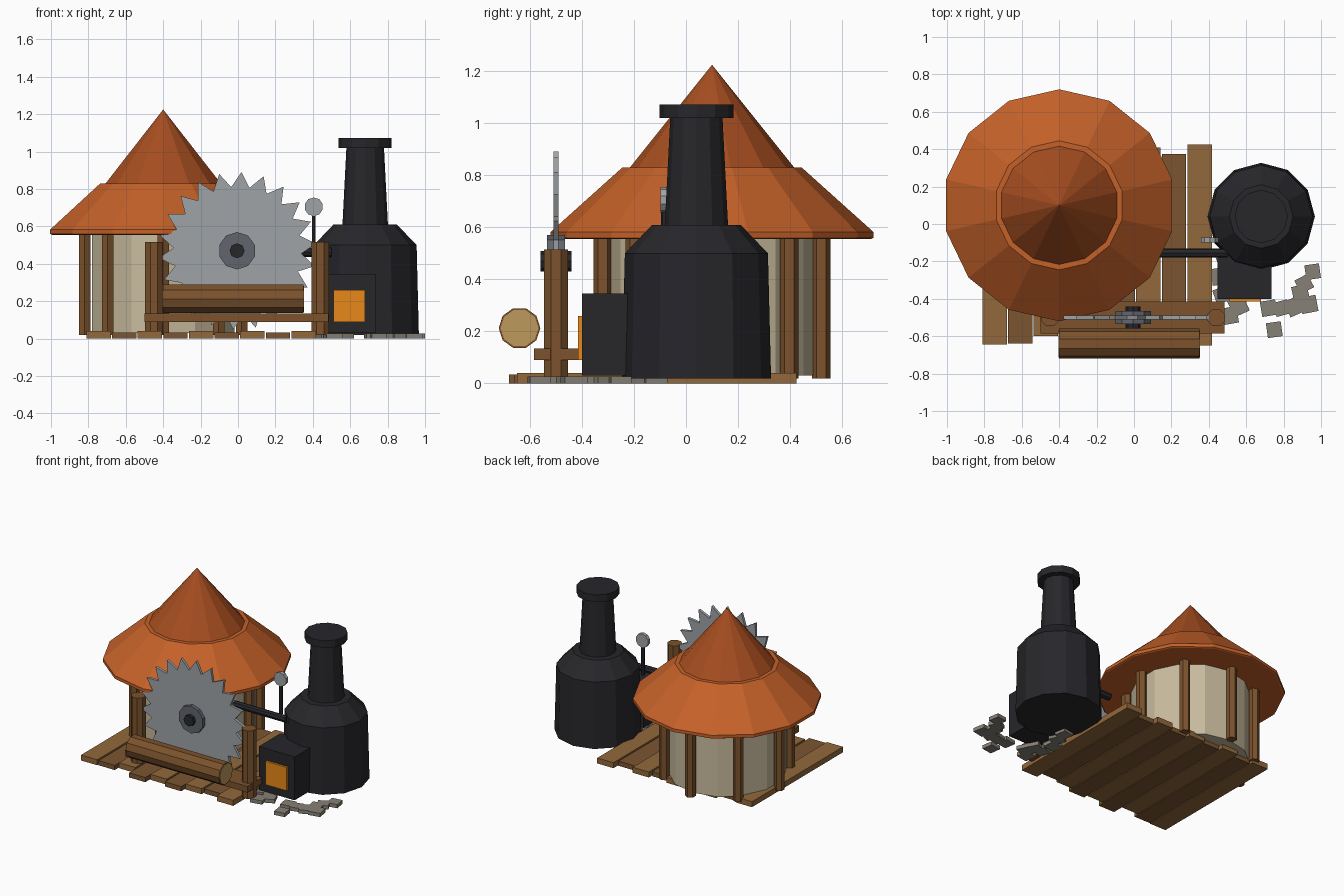
import bpy, bmesh, random
from math import sin, cos, pi, radians
from mathutils import Matrix

if "Cube" in bpy.data.objects:
    bpy.data.objects.remove(bpy.data.objects["Cube"])

random.seed(4)


def mat(name, rgb):
    m = bpy.data.materials.new(name)
    m.diffuse_color = (*rgb, 1)
    m.use_nodes = True
    m.node_tree.nodes["Principled BSDF"].inputs["Base Color"].default_value = m.diffuse_color
    return m


ROOF = mat("roof_tile", (0.56, 0.12, 0.022))
ROOF_TOP = mat("roof_tile_dark", (0.38, 0.075, 0.014))
WOOD = mat("wood", (0.20, 0.085, 0.025))
PLANK_A = mat("plank_light", (0.29, 0.14, 0.045))
PLANK_B = mat("plank_dark", (0.20, 0.09, 0.03))
CUT = mat("cut_wood", (0.52, 0.32, 0.11))
PLASTER = mat("plaster", (0.58, 0.50, 0.34))
IRON = mat("iron", (0.02, 0.02, 0.024))
STEEL = mat("steel", (0.35, 0.37, 0.39))
HUB = mat("hub_steel", (0.12, 0.13, 0.15))
FIRE = mat("fire", (0.80, 0.25, 0.01))
STONE = mat("stone", (0.24, 0.22, 0.18))
AXIS = {"z": Matrix(), "x": Matrix.Rotation(pi / 2, 4, "Y"), "y": Matrix.Rotation(pi / 2, 4, "X")}


def finish(name, bm, loc, m, rot=Matrix()):
    bmesh.ops.recalc_face_normals(bm, faces=bm.faces)
    me = bpy.data.meshes.new(name)
    bm.to_mesh(me)
    bm.free()
    ob = bpy.data.objects.new(name, me)
    bpy.context.collection.objects.link(ob)
    ob.matrix_world = Matrix.Translation(loc) @ rot
    me.materials.append(m)
    return ob


def lathe(name, profile, n, loc, m, axis="z", phase=pi / 2):
    """Faceted solid of revolution from (radius, height) points."""
    bm = bmesh.new()
    rings = []
    for r, h in profile:
        if r == 0:
            rings.append([bm.verts.new((0, 0, h))])
        else:
            rings.append([bm.verts.new((r * cos(phase + 2 * pi * i / n), r * sin(phase + 2 * pi * i / n), h))
                          for i in range(n)])
    for a, b in zip(rings, rings[1:]):
        for i in range(n):
            j = (i + 1) % n
            bm.faces.new([a[i], a[j], b[0]] if len(b) == 1 else [a[i], a[j], b[j], b[i]])
    for ring in (rings[0], rings[-1]):
        if len(ring) > 1:
            bm.faces.new(ring)
    return finish(name, bm, loc, m, AXIS[axis])


def rod(name, r, length, n, loc, m, axis="z", phase=pi / 2):
    return lathe(name, [(r, -length / 2), (r, length / 2)], n, loc, m, axis, phase)


def box(name, lo, hi, m, turn=0):
    bm = bmesh.new()
    bmesh.ops.create_cube(bm, size=1)
    bmesh.ops.scale(bm, verts=bm.verts, vec=[b - a for a, b in zip(lo, hi)])
    return finish(name, bm, [(a + b) / 2 for a, b in zip(lo, hi)], m, Matrix.Rotation(turn, 4, "Z"))


# plank floor
ends = [(-.645, .40), (-.64, .38), (-.60, .42), (-.68, .39), (-.63, .41),
        (-.66, .38), (-.62, .41), (-.60, .375), (-.65, .425)]
for i, (y0, y1) in enumerate(ends):
    x = -.81 + i * .137
    box(f"floor_plank_{i}", (x, y0, 0), (x + .13, y1, .04 - .006 * (i % 2)), (PLANK_A, PLANK_B)[i % 2])

# round hut: wall, posts and two-tier roof
HX, HY = -.4, .1
lathe("hut_wall", [(.39, .03), (.39, .56)], 14, (HX, HY, 0), PLASTER)
for i in range(8):
    a = i * pi / 4
    rod(f"hut_post_{i}", .035, .54, 6, (HX + .42 * cos(a), HY + .42 * sin(a), .29), WOOD)
lathe("roof_lower", [(.61, .555), (.62, .56), (.62, .583), (.345, .83), (.31, .83)], 14, (HX, HY, 0), ROOF)
lathe("roof_upper", [(.32, .825), (0, 1.225)], 14, (HX, HY, 0), ROOF_TOP)

# saw blade with 22 teeth
bm = bmesh.new()
pts = []
for i in range(22):
    a = radians(87) - i * 2 * pi / 22
    pts += [(.422 * cos(a), .422 * sin(a)), (.342 * cos(a - .135), .342 * sin(a - .135))]
face = bm.faces.new([bm.verts.new((x, -.01, z)) for x, z in pts])
ext = bmesh.ops.extrude_face_region(bm, geom=[face])
bmesh.ops.translate(bm, vec=(0, .02, 0), verts=[v for v in ext["geom"] if isinstance(v, bmesh.types.BMVert)])
finish("saw_blade", bm, (-.003, -.5, .47), STEEL)
rod("saw_hub", .1, .07, 10, (-.005, -.5, .47), HUB, "y")
rod("saw_bolt", .04, .12, 8, (-.005, -.5, .47), IRON, "y")

# saw frame
for side, x in (("left", -.45), ("right", .44)):
    rod(f"saw_post_{side}", .05, .495, 8, (x, -.5, .268), WOOD, phase=pi / 8)
box("saw_rail", (-.5, -.585, .09), (.485, -.415, .135), WOOD)

# log with pale cut ends
rod("log", .08, .75, 10, (-.025, -.64, .213), WOOD, "x")
rod("log_cut_ends", .073, .756, 10, (-.025, -.64, .213), CUT, "x")

# boiler and chimney
BX, BY = .68, .04
lathe("boiler", [(.287, .02), (.275, .5), (.17, .61)], 12, (BX, BY, 0), IRON)
lathe("chimney", [(.122, .6), (.1, 1.03)], 12, (BX, BY, 0), IRON)
rod("chimney_cap", .142, .052, 12, (BX, BY, 1.046), IRON)

# firebox, drive shaft and gauge
box("firebox", (.447, -.4, .03), (.735, -.15, .345), IRON)
box("fire_door", (.51, -.415, .09), (.68, -.395, .26), FIRE)
rod("drive_shaft", .025, .42, 8, (.29, -.155, .462), IRON, "x")
rod("gauge_stem", .012, .24, 6, (.405, -.085, .57), IRON)
rod("gauge_dial", .05, .026, 10, (.405, -.085, .705), STEEL, "y")

# paving stones
stones = [(.75, -.565), (.72, -.45), (.79, -.45), (.86, -.44), (.935, -.43), (.89, -.37), (.955, -.255),
          (.91, -.32), (.56, -.44), (.51, -.49), (.47, -.38), (.53, -.38), (.46, -.28), (.49, -.2), (.5, -.12)]
for i, (x, y) in enumerate(stones):
    s = random.uniform(.038, .046)
    box(f"stone_{i}", (x - s, y - s, 0), (x + s, y + s, .027), STONE, random.uniform(.1, .5))
